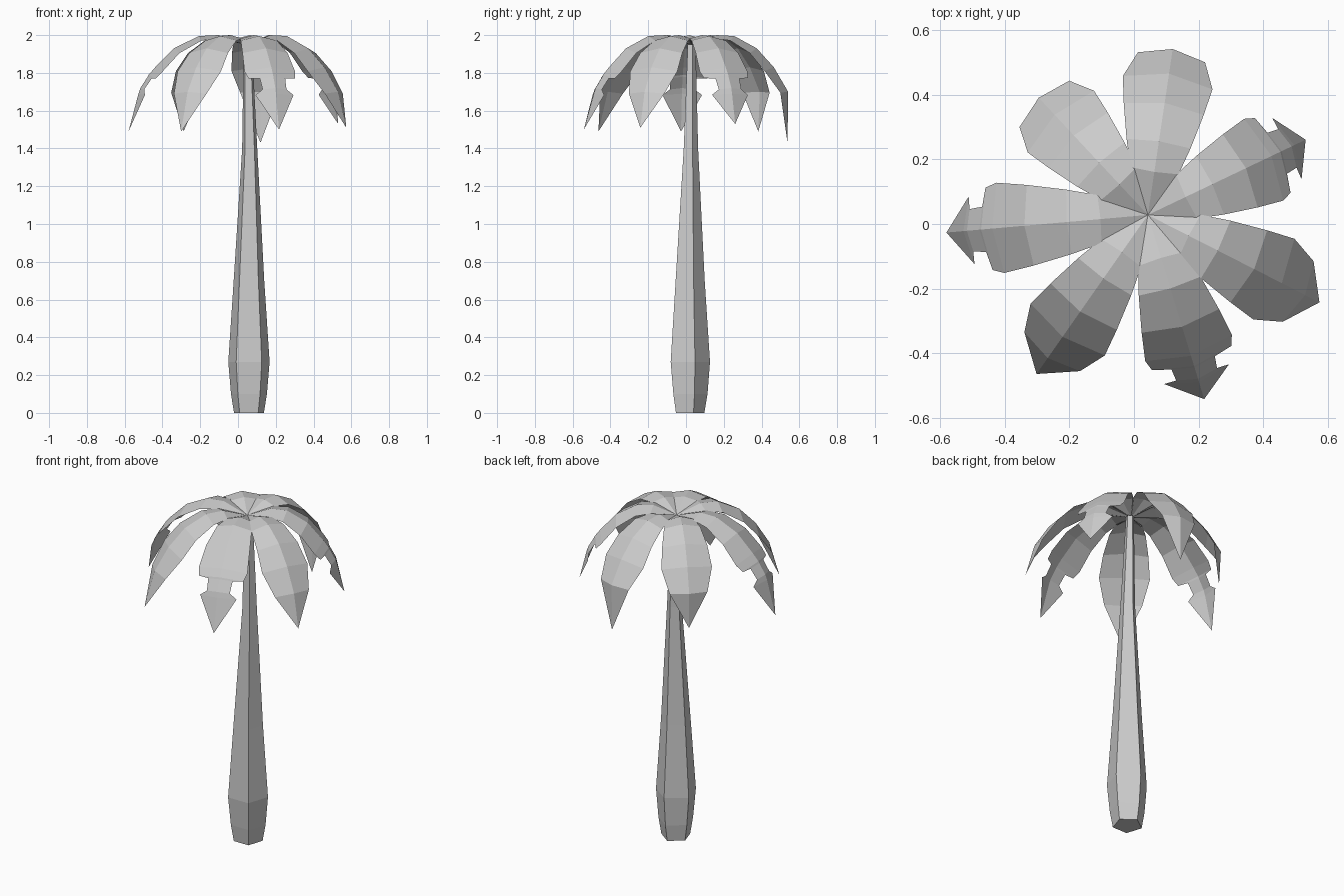
import bpy
from math import sin, cos, radians, atan2

if "Cube" in bpy.data.objects:
    bpy.data.objects.remove(bpy.data.objects["Cube"])

CROWN = (0.043, 0.028)
HUB_Z = 1.95


def make_object(name, verts, faces):
    mesh = bpy.data.meshes.new(name)
    mesh.from_pydata(verts, [], faces)
    mesh.update()
    obj = bpy.data.objects.new(name, mesh)
    bpy.context.collection.objects.link(obj)
    return obj


# Trunk: five-sided rings (z, radius, centre x, centre y)
rings = [(0, 0.083, 0.058, 0.014), (0.10, 0.100, 0.058, 0.014),
         (0.27, 0.115, 0.058, 0.012), (0.70, 0.085, 0.058, 0.014),
         (1.40, 0.042, 0.062, 0.022), (1.95, 0.023, 0.052, 0.028)]
N = 5
verts = [(cx + r * cos(radians(90 + 72 * i)), cy + r * sin(radians(90 + 72 * i)), z)
         for z, r, cx, cy in rings for i in range(N)]
faces = [(k * N + i, k * N + (i + 1) % N, (k + 1) * N + (i + 1) % N, (k + 1) * N + i)
         for k in range(len(rings) - 1) for i in range(N)]
faces += [tuple(reversed(range(N))), tuple(range(len(verts) - N, len(verts)))]
make_object("trunk", verts, faces)

# Leaf stations: (distance from crown, height, half width), followed by the tip
BASE = [(0.14, 2.0, 0.075), (0.24, 1.995, 0.10), (0.365, 1.93, 0.125), (0.46, 1.83, 0.14)]
WHOLE = BASE + [(0.54, 1.70, 0.105)]
TORN = BASE + [(0.493, 1.79, 0.128), (0.498, 1.78, 0.07), (0.535, 1.72, 0.066),
               (0.545, 1.69, 0.105)]


def leaf(name, angle, scale, tip_r, tip_z, stations):
    a = radians(angle)
    stations = [(min(r * scale, tip_r + 0.01), z, w) for r, z, w in stations]
    path = [(0, HUB_Z)] + [s[:2] for s in stations] + [(tip_r, tip_z)]

    def place(r, side, z):
        return (CROWN[0] + r * cos(a) - side * sin(a),
                CROWN[1] + r * sin(a) + side * cos(a), z)

    verts = [place(0, 0, HUB_Z)]
    for k, (r, z, w) in enumerate(stations, 1):
        # ridge along the middle, both edges dropped along the leaf normal
        slope = atan2(path[k + 1][1] - path[k - 1][1], path[k + 1][0] - path[k - 1][0])
        d = 0.25 * w
        er, ez = r + d * sin(slope), z - d * cos(slope)
        verts += [place(er, w, ez), place(r, 0, z), place(er, -w, ez)]
    verts.append(place(tip_r, 0, tip_z))
    last = len(verts) - 1
    faces = [(0, 2, 1), (0, 3, 2)]
    for k in range(len(stations) - 1):
        l, m, r = 3 * k + 1, 3 * k + 2, 3 * k + 3
        faces += [(l, m, m + 3, l + 3), (m, r, r + 3, m + 3)]
    faces += [(last - 3, last - 2, last), (last - 2, last - 1, last)]
    make_object(name, verts, faces)


# Crown of seven drooping leaves, three of them torn near the tip
for i, spec in enumerate([(81.5, 0.96, 0.515, 1.43, WHOLE), (25.5, 0.92, 0.54, 1.53, TORN),
                          (-27, 1.01, 0.595, 1.51, WHOLE), (-73, 0.99, 0.595, 1.50, TORN),
                          (235, 1.0, 0.60, 1.49, WHOLE), (185, 1.05, 0.625, 1.49, TORN),
                          (133, 0.92, 0.485, 1.49, WHOLE)], 1):
    leaf(f"leaf_{i}", *spec)
